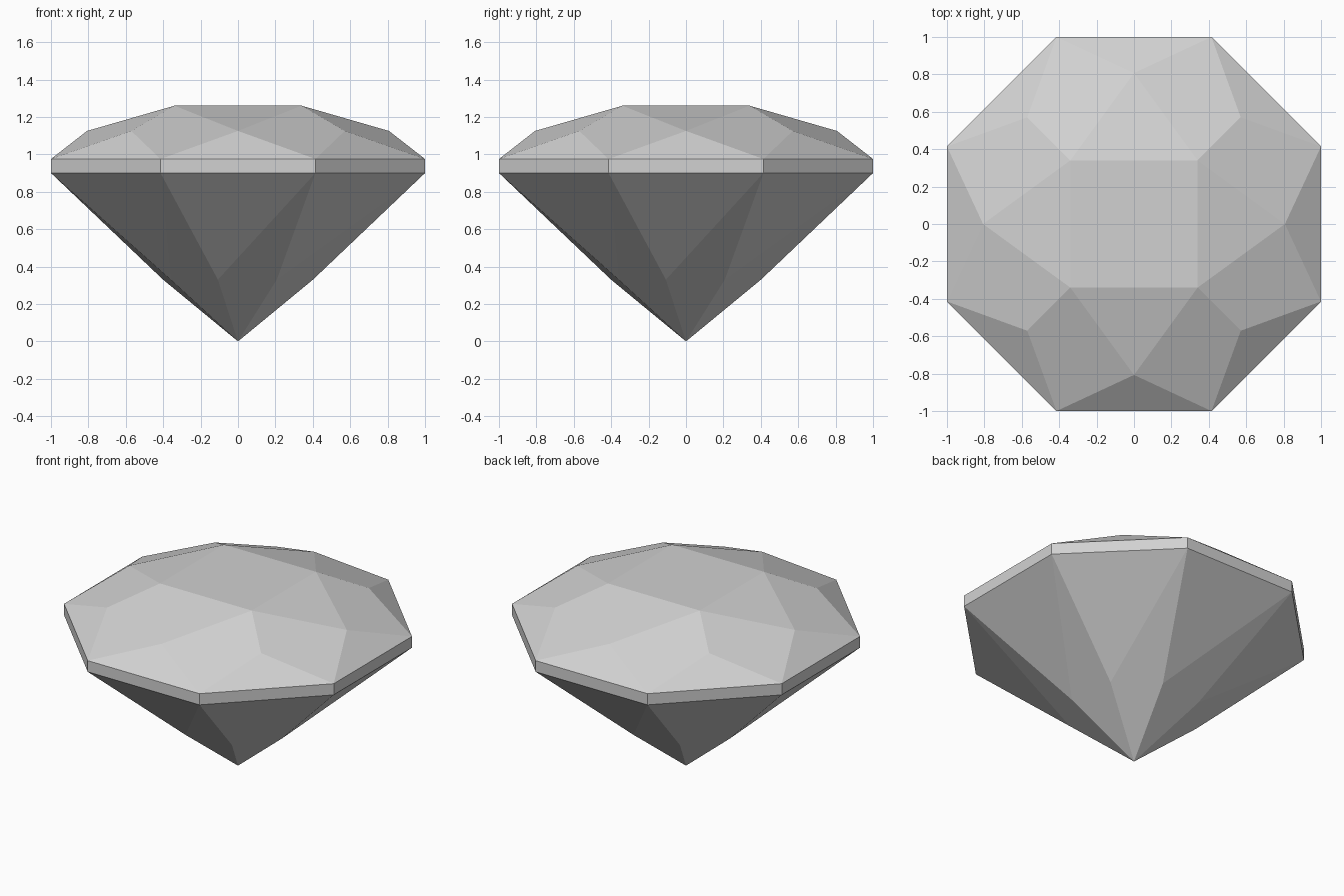
import bpy
import bmesh
from math import sin, cos, radians

SIDES = 8
STEP = 360 / SIDES

if "Cube" in bpy.data.objects:
    bpy.data.objects.remove(bpy.data.objects["Cube"], do_unlink=True)

gem_grey = bpy.data.materials.new("gem_grey")
gem_grey.use_nodes = True
colour = (0.64, 0.64, 0.64, 1)
gem_grey.diffuse_color = colour
gem_grey.node_tree.nodes["Principled BSDF"].inputs["Base Color"].default_value = colour

bm = bmesh.new()


def ring(radius, z, start, count=SIDES):
    """Evenly spaced vertices around the vertical axis."""
    angles = [radians(start + i * 360 / count) for i in range(count)]
    return [bm.verts.new((radius * cos(a), radius * sin(a), z)) for a in angles]


girdle_radius = 1 / cos(radians(STEP / 2))
culet = bm.verts.new((0, 0, 0))
pavilion = ring(0.415, 0.33, 30)
girdle_low = ring(girdle_radius, 0.9, STEP / 2)
girdle_top = ring(girdle_radius, 0.975, STEP / 2)
crown = ring(0.807, 1.125, 0)
table = ring(0.481, 1.26, STEP, 4)

for i in range(SIDES):
    j = (i + 1) % SIDES
    # Pavilion: upper triangles and long main facets meeting at the culet
    bm.faces.new((girdle_low[j], girdle_low[i], pavilion[i]))
    bm.faces.new((girdle_low[j], pavilion[i], culet, pavilion[j]))
    # Girdle band
    bm.faces.new((girdle_low[i], girdle_low[j], girdle_top[j], girdle_top[i]))
    # Crown: girdle triangles and kites reaching the table corners
    bm.faces.new((girdle_top[i], girdle_top[j], crown[j]))
    bm.faces.new((crown[i], girdle_top[i], crown[j], table[i // 2]))

# Crown: star triangles around the square table
for i in range(4):
    bm.faces.new((table[i - 1], crown[2 * i], table[i]))
bm.faces.new(table)

bmesh.ops.recalc_face_normals(bm, faces=bm.faces)
mesh = bpy.data.meshes.new("cut_gem")
bm.to_mesh(mesh)
bm.free()
mesh.materials.append(gem_grey)
gem = bpy.data.objects.new("cut_gem", mesh)
bpy.context.collection.objects.link(gem)
